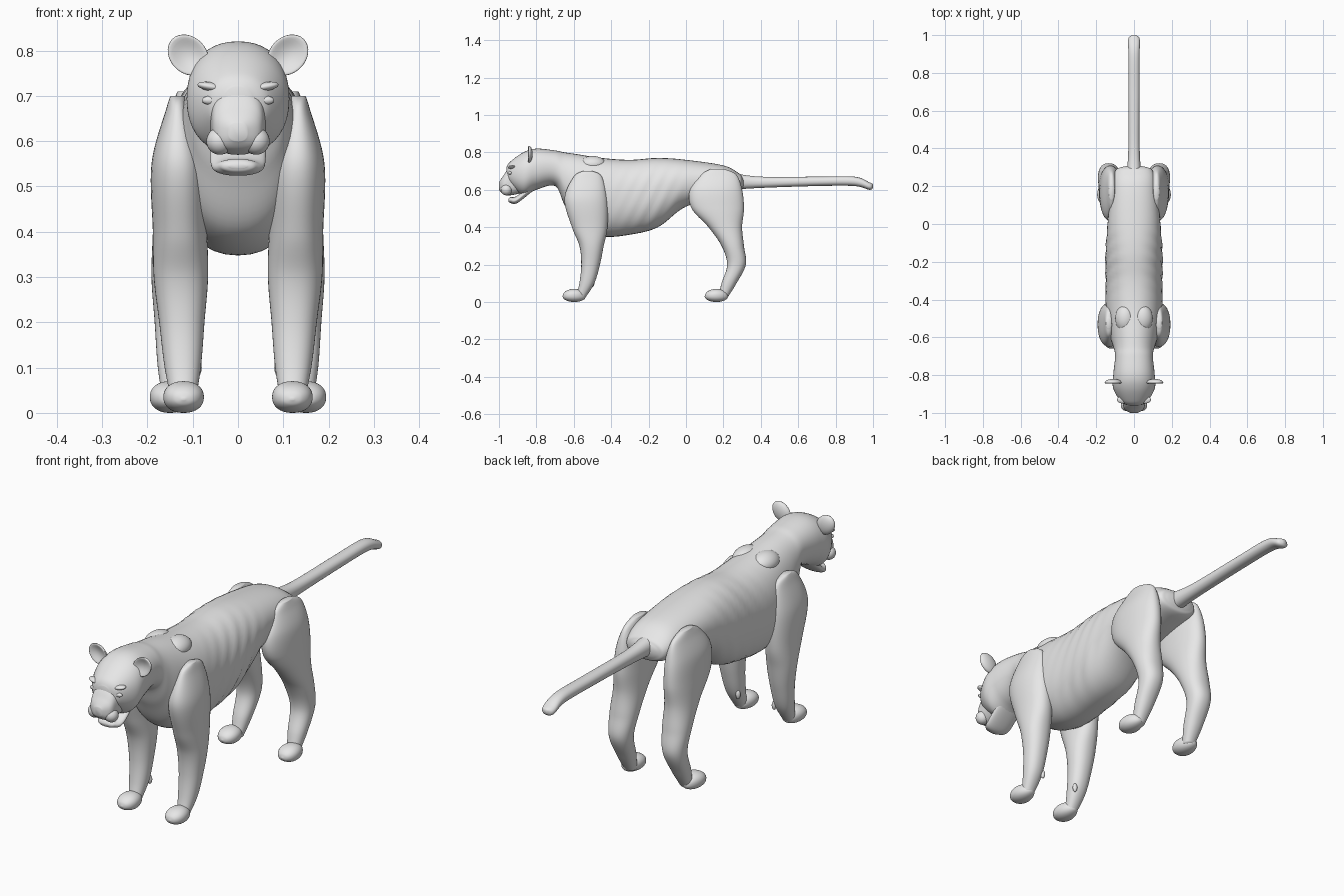
import bpy
import bmesh
import math
from mathutils import Matrix, Vector

default_cube = bpy.data.objects.get("Cube")
if default_cube:
    bpy.data.objects.remove(default_cube, do_unlink=True)

# Single clay colour for the whole animal
GREY = (.8, .8, .8, 1)
clay = bpy.data.materials.new("light_grey_clay")
clay.use_nodes = True
clay.diffuse_color = GREY
clay.node_tree.nodes["Principled BSDF"].inputs["Base Color"].default_value = GREY


def finish(name, bm, mirrored):
    """Turn a bmesh into a smooth object, optionally mirrored to the other side."""
    bmesh.ops.recalc_face_normals(bm, faces=bm.faces)
    for face in bm.faces:
        face.smooth = True
    mesh = bpy.data.meshes.new(name)
    bm.to_mesh(mesh)
    bm.free()
    mesh.materials.append(clay)
    obj = bpy.data.objects.new(name, mesh)
    bpy.context.scene.collection.objects.link(obj)
    if mirrored:
        mirror = obj.modifiers.new("mirror", "MIRROR")
        mirror.use_mirror_merge = False


def spline(sections, steps=8):
    """Interpolate sections smoothly with Hermite curves."""
    last = len(sections) - 1
    for i in range(last):
        before, start = sections[max(i - 1, 0)], sections[i]
        end, after = sections[i + 1], sections[min(i + 2, last)]
        for j in range(steps):
            t = j / steps
            ease = t * t * (3 - 2 * t)
            leave = t * (1 - t) ** 2 / 2
            arrive = t * t * (t - 1) / 2
            yield [b + ease * (c - b) + leave * (c - a) + arrive * (d - b)
                   for a, b, c, d in zip(before, start, end, after)]
    yield sections[last]


def superellipse(angle, power):
    """Point on a unit oval that gets boxier as power grows."""
    return [math.copysign(abs(value) ** (2 / power), value)
            for value in (math.cos(angle), math.sin(angle))]


def loft(name, sections, vertical=False, mirrored=False, power=2.2, sides=40, shape=None):
    """Skin ovals; each section is position, low, high, half width and x centre."""
    bm = bmesh.new()
    rings = []
    for position, low, high, half, x_centre in spline(sections):
        ring = []
        for k in range(sides):
            u, v = superellipse(math.tau * k / sides, power)
            x = x_centre + u * half
            across = (low + high) / 2 + v * (high - low) / 2
            point = Vector((x, across, position) if vertical else (x, position, across))
            if shape:
                point.x += shape(point)
            ring.append(bm.verts.new(point))
        rings.append(ring)
    for ring, following in zip(rings, rings[1:]):
        for k in range(sides):
            bm.faces.new((ring[k - 1], ring[k], following[k], following[k - 1]))
    bm.faces.new(rings[0])
    bm.faces.new(rings[-1])
    finish(name, bm, mirrored)


def trunk(name, rows, **options):
    """Loft along the middle; each row is y, bottom, top and half width."""
    loft(name, [(*row, 0) for row in rows], **options)


def blob(name, centre, size, turn=0, hollow=0):
    """Mirrored ellipsoid; hollow presses its front side inward."""
    bm = bmesh.new()
    bmesh.ops.create_uvsphere(bm, u_segments=24, v_segments=16, radius=1)
    for vert in bm.verts:
        if vert.co.y < 0:
            vert.co.y += hollow * vert.co.y ** 2
    placement = (Matrix.Translation(centre)
                 @ Matrix.Rotation(math.radians(turn), 4, "Y")
                 @ Matrix.Diagonal((*size, 1)))
    bmesh.ops.transform(bm, matrix=placement, verts=bm.verts)
    finish(name, bm, True)


def ribs(point):
    """Slanted rib ripples on the flanks, fading out at both ends."""
    fade = max(0, 1 - abs(point.y + .2) * 4) * point.x / 40
    return fade * math.sin(90 * point.y - 45 * point.z)


def paw(name, toe_y, x):
    """Rounded foot with a flattened sole and a narrower heel."""
    sections = []
    count = 8
    for i in range(count + 1):
        angle = math.pi * (i + .2) / (count + .4)
        swell = math.sin(angle)
        along = (1 - math.cos(angle)) / 2
        half = swell * (.05 - along / 90)
        sections.append((toe_y + along / 8, .03 - swell * .03, .03 + swell * .04, half, x))
    loft(name, sections, mirrored=True)


def leg(name, foot_x, lean, rows):
    """Limb from z, front and back rows; it is about as wide as deep, flatter on top."""
    top = rows[0][0]
    sections = []
    for z, front, back in rows:
        width = min(back - front, .12, .03 + (top - z) * .7)
        sections.append((z, front, back, width / 2, foot_x + lean * z))
    loft(name, sections, vertical=True, mirrored=True)


# Skull, neck, chest, belly and rump in one skin
trunk("body", [
    (-.96, .66, .72, .03),
    (-.94, .62, .75, .07),
    (-.87, .57, .8, .11),
    (-.8, .6, .82, .11),
    (-.7, .62, .81, .1),
    (-.65, .52, .8, .11),
    (-.58, .4, .79, .13),
    (-.45, .35, .77, .15),
    (-.3, .36, .76, .15),
    (-.15, .4, .77, .15),
    (0, .51, .76, .14),
    (.2, .56, .73, .12),
    (.28, .58, .69, .1),
    (.3, .6, .67, .07),
    (.31, .63, .65, .02),
], shape=ribs)

# Muzzle and open lower jaw
trunk("muzzle", [
    (-1, .6, .64, .02),
    (-.98, .58, .67, .05),
    (-.94, .57, .72, .06),
    (-.85, .59, .75, .07),
], power=2.6)
trunk("lower_jaw", [
    (-.95, .54, .55, .02),
    (-.94, .53, .56, .04),
    (-.9, .53, .57, .06),
    (-.8, .61, .66, .06),
])

# Facial details
blob("eyeballs", centre=(.06, -.94, .69), size=(.02, .01, .01))
blob("brows", centre=(.06, -.93, .72), size=(.03, .02, .01), turn=-10)
blob("lips", centre=(.04, -.96, .6), size=(.03, .03, .03))
blob("ears", centre=(.11, -.84, .79), size=(.05, .02, .04), turn=-45, hollow=1.4)

# Shoulder blades rising over the withers
blob("shoulder_blades", centre=(.05, -.5, .74), size=(.05, .07, .04), turn=15)

# Tail
trunk("tail", [
    (.25, .6, .69, .04),
    (.4, .61, .67, .03),
    (.7, .62, .67, .03),
    (.9, .62, .67, .03),
    (.98, .6, .64, .03),
    (1, .61, .63, .01),
])

# Front legs from shoulder to ankle
leg("front_legs", foot_x=.12, lean=.02, rows=[
    (.7, -.55, -.5),
    (.67, -.6, -.45),
    (.55, -.65, -.42),
    (.4, -.61, -.42),
    (.3, -.57, -.44),
    (.2, -.56, -.46),
    (.1, -.57, -.49),
    (.02, -.59, -.54),
])
paw("front_paws", toe_y=-.66, x=.12)
blob("dew_claws", centre=(.09, -.5, .1), size=(.01, .01, .02))

# Hind legs from hip to ankle
leg("hind_legs", foot_x=.14, lean=-.03, rows=[
    (.71, .13, .21),
    (.68, .08, .27),
    (.6, .02, .3),
    (.5, .03, .31),
    (.4, .12, .3),
    (.3, .19, .31),
    (.2, .22, .32),
    (.1, .19, .27),
    (.02, .17, .22),
])
paw("hind_paws", toe_y=.1, x=.15)
